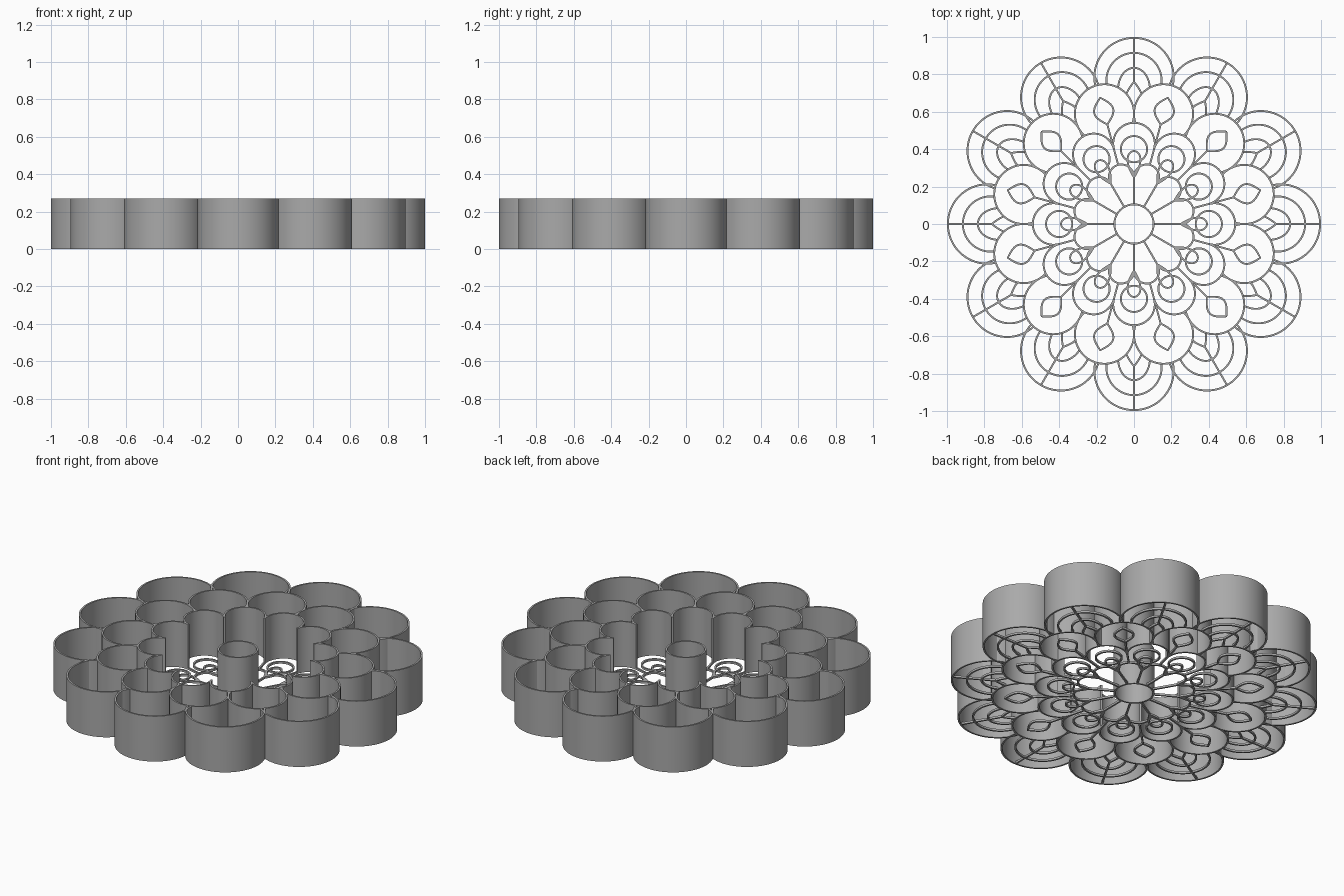
import bpy, bmesh
from math import sin, cos, pi, radians, hypot
from mathutils import Vector, Matrix

cube = bpy.data.objects.get("Cube")
if cube:
    bpy.data.objects.remove(cube)

PETALS = 12
STEP = radians(360 / PETALS)
TALL, LOW, THICK = 0.27, 0.012, 0.01
OUTER, MIDDLE, INNER, CORE = (0.785, 0.21), (0.61, 0.158), (0.43, 0.111), (0.26, 0.067)

grey = bpy.data.materials.new("plain_grey")
grey.use_nodes = True
colour = (0.4, 0.4, 0.4, 1)
grey.diffuse_color = colour
grey.node_tree.nodes["Principled BSDF"].inputs["Base Color"].default_value = colour


def oval(centre, half_width, half_length, count=96):
    """Oval on the petal axis (+y), starting at its inner end."""
    return [Vector((half_width * sin(t), centre - half_length * cos(t)))
            for t in (2 * pi * i / count for i in range(count))]


def lens(start, end, half_width, count=16):
    """Closed almond with points at both ends."""
    side = [Vector((half_width * sin(pi * i / count), start + (end - start) * i / count))
            for i in range(count + 1)]
    return side + [Vector((-p.x, p.y)) for p in side[-2:0:-1]]


def teardrop(start, end, width, count=32):
    """Closed drop, pointed towards the middle."""
    return [Vector((width * sin(t) * sin(t / 2), start + (end - start) * (1 - cos(t)) / 2))
            for t in (2 * pi * i / count for i in range(count))]


def line(start, end):
    return [Vector((0, start)), Vector((0, end))]


def outside(points, ring, min_radius):
    """Split a loop into the runs that lie outside the ring of petals in front of it."""
    centre, radius = ring
    offset = Vector((centre * sin(STEP / 2), centre * cos(STEP / 2)))
    runs, run = [], []
    for p in points + points[:1]:
        distance = (Vector((abs(p.x), p.y)) - offset).length
        if distance > radius - 0.004 and hypot(p.x, p.y) > min_radius:
            run.append(p)
        else:
            if len(run) > 2:
                runs.append(run)
            run = []
    if len(run) > 2:
        runs.append(run)
    return runs


def add_wall(bm, points, height, turn, closed):
    """Sweep a thin upright wall along a flat path."""
    n = len(points)
    rot = Matrix.Rotation(turn, 4, 'Z')
    sections = []
    for i, p in enumerate(points):
        before = points[i - 1] if closed or i else p
        after = points[(i + 1) % n] if closed or i < n - 1 else p
        along = (after - before).normalized()
        side = Vector((-along.y, along.x)) * THICK / 2
        corners = ((p + side, 0), (p - side, 0), (p - side, height), (p + side, height))
        sections.append([bm.verts.new(rot @ Vector((q.x, q.y, z))) for q, z in corners])
    for i in range(n if closed else n - 1):
        a, b = sections[i], sections[(i + 1) % n]
        for k in range(4):
            m = (k + 1) % 4
            bm.faces.new((a[k], a[m], b[m], b[k]))
    if not closed:
        bm.faces.new(sections[0])
        bm.faces.new(sections[-1][::-1])


def make_part(name, paths, height, closed=False, half_step=False, copies=PETALS):
    bm = bmesh.new()
    for k in range(copies):
        for path in paths:
            add_wall(bm, path, height, (k + 0.5 * half_step) * STEP, closed)
    bmesh.ops.recalc_face_normals(bm, faces=bm.faces)
    mesh = bpy.data.meshes.new(name)
    bm.to_mesh(mesh)
    bm.free()
    mesh.materials.append(grey)
    obj = bpy.data.objects.new(name, mesh)
    bpy.context.collection.objects.link(obj)
    bpy.ops.object.select_all(action='DESELECT')
    obj.select_set(True)
    bpy.context.view_layer.objects.active = obj
    bpy.ops.object.shade_smooth_by_angle(angle=radians(35))
    return obj


# Tall cutting walls
make_part("centre_tube", [oval(0, 0.105, 0.105, 48)], TALL, closed=True, copies=1)
make_part("outer_petal_walls", outside(oval(OUTER[0], 0.212, OUTER[1]), MIDDLE, 0.62), TALL)
make_part("middle_petal_walls", outside(oval(MIDDLE[0], MIDDLE[1], MIDDLE[1]), INNER, 0.5),
          TALL, half_step=True)
make_part("inner_petal_walls", outside(oval(INNER[0], INNER[1], INNER[1]), CORE, 0.412), TALL)

# Low lines in the outer petals
make_part("outer_petal_wide_arcs", outside(oval(0.765, 0.148, 0.15), MIDDLE, 0.62), LOW)
make_part("outer_petal_narrow_arcs", outside(oval(0.72, 0.085, 0.115), MIDDLE, 0.62), LOW)
make_part("outer_petal_buds", outside(lens(0.58, 0.76, 0.045), MIDDLE, 0.6), LOW)
make_part("outer_petal_veins", [line(0.75, 0.992), line(0.54, 0.62)], LOW)

# Low lines in the middle petals
make_part("middle_petal_almonds", [lens(0.551, 0.699, 0.052)], LOW, closed=True, half_step=True)
make_part("middle_petal_stems", [line(0.33, 0.553)], LOW, half_step=True)

# Low lines around the centre
make_part("inner_petal_arcs", outside(oval(0.4, 0.07, 0.07), CORE, 0.3), LOW)
make_part("inner_petal_drops", [teardrop(0.25, 0.39, 0.045)], LOW, closed=True)
core_arc = [p for p in oval(CORE[0], CORE[1], CORE[1]) if p.length > CORE[0] * cos(STEP / 2)]
make_part("core_petal_arcs", [core_arc], LOW, half_step=True)
make_part("core_petal_spokes", [line(0.105, 0.252)], LOW)
